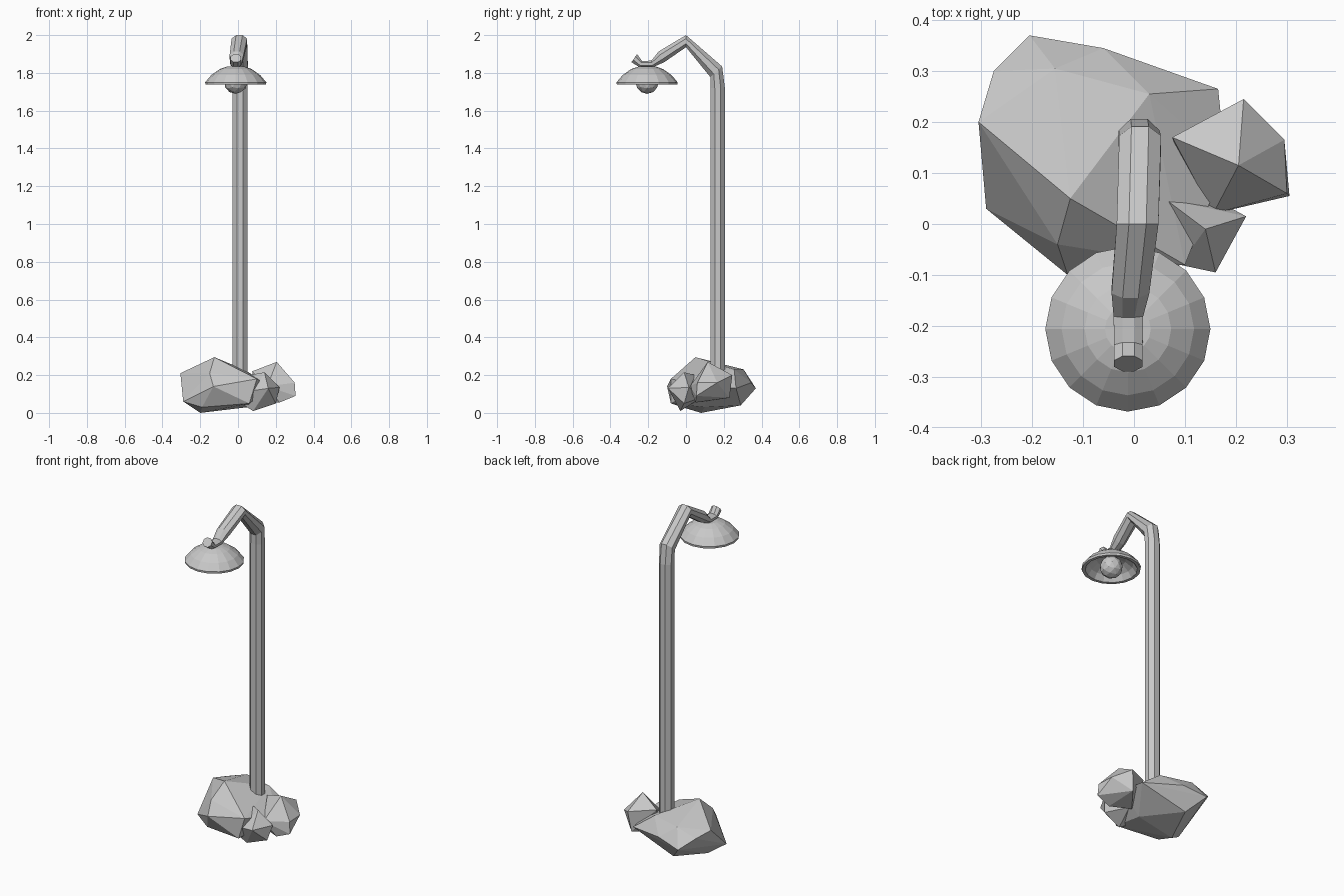
import bpy
import bmesh
from math import cos, sin, pi, radians
from mathutils import Vector

default_cube = bpy.data.objects.get("Cube")
if default_cube:
    bpy.data.objects.remove(default_cube, do_unlink=True)

# One plain grey for every part
grey = bpy.data.materials.new("plain_grey")
grey.use_nodes = True
colour = (0.58, 0.58, 0.58, 1)
grey.diffuse_color = colour
grey.node_tree.nodes["Principled BSDF"].inputs["Base Color"].default_value = colour


def finish(name, bm):
    """Turn a bmesh into a flat shaded grey object."""
    bmesh.ops.recalc_face_normals(bm, faces=bm.faces)
    mesh = bpy.data.meshes.new(name)
    bm.to_mesh(mesh)
    bm.free()
    mesh.materials.append(grey)
    obj = bpy.data.objects.new(name, mesh)
    bpy.context.scene.collection.objects.link(obj)
    return obj


def bridge(bm, rings):
    """Join consecutive vertex rings of equal length with quads."""
    for lower, upper in zip(rings, rings[1:]):
        count = len(lower)
        for i in range(count):
            j = (i + 1) % count
            bm.faces.new((lower[i], lower[j], upper[j], upper[i]))


def rock(name, points):
    """Faceted boulder: convex hull of corner points given in hundredths."""
    bm = bmesh.new()
    verts = [bm.verts.new(Vector(p) / 100) for p in points]
    hull = bmesh.ops.convex_hull(bm, input=verts)
    loose = {v for v in hull["geom_interior"] if isinstance(v, bmesh.types.BMVert)}
    bmesh.ops.delete(bm, geom=list(loose), context="VERTS")
    return finish(name, bm)


def bent_pole(name, stations, sides=8):
    """Loft an octagon along stations of centre, half width, half depth and tilt."""
    bm = bmesh.new()
    rings = []
    for x, y, z, half_width, half_depth, tilt in stations:
        ring = []
        for i in range(sides):
            a = 2 * pi * (i + 0.5) / sides
            across = half_width * cos(a) / cos(pi / sides)
            out = half_depth * sin(a) / cos(pi / sides)
            t = radians(tilt)
            ring.append(bm.verts.new((x + across, y + out * cos(t), z + out * sin(t))))
        rings.append(ring)
    bridge(bm, rings)
    bm.faces.new(rings[0])
    bm.faces.new(rings[-1])
    return finish(name, bm)


def lathe(name, profile, centre, sides=16):
    """Spin a radius and height profile about a vertical axis, capping both ends."""
    bm = bmesh.new()
    rings = [[bm.verts.new((centre[0] + r * cos(2 * pi * i / sides),
                            centre[1] + r * sin(2 * pi * i / sides), z))
              for i in range(sides)] for r, z in profile]
    bridge(bm, rings)
    bm.faces.new(rings[0])
    bm.faces.new(rings[-1])
    return finish(name, bm)


# Boulders around the foot
rock("large_rock", [
    (-30.5, 20, 21), (-20.5, 37, 13), (-27.5, 30, 19), (-29, 3, 6),
    (-13, -10, 14), (-12.5, 5, 29.5), (-15, -4, 21), (-15.5, 30.5, 23),
    (3, 25.5, 23), (-6, 34.5, 16), (16.5, 26.5, 13), (-20, 8, 0),
    (5, 10, 3), (10, -8, 18), (6, -8, 5), (-19, -2, 3), (-12, 29, 4),
    (18, 12, 14)])
rock("side_rock", [
    (20.5, 11.5, 27), (21.5, 24.5, 20), (29.5, 16.5, 16), (30.5, 5.5, 9),
    (15.5, 2, 14), (7.5, 17, 22), (30, 6, 16), (20, 23, 8), (22, 5, 5.5),
    (10, 10, 6)])
rock("small_rock", [
    (14, -1, 21.5), (16, -9.5, 13), (22, 1.5, 13.5), (6, 5, 20),
    (9, -8, 12), (8, -3, 1), (0, -4, 6), (20, -1, 5), (10, 8, 8)])

# Upright post that bends into a drooping arm with a hooked tip
bent_pole("pole_and_arm", [
    (0.01, 0.168, 0.1, 0.04, 0.038, 0),
    (0.01, 0.168, 1.72, 0.04, 0.038, 0),
    (0.012, 0.16, 1.806, 0.041, 0.042, 42),
    (0.007, 0, 1.968, 0.041, 0.032, 90),
    (-0.007, -0.13, 1.885, 0.037, 0.032, 118),
    (-0.011, -0.18, 1.847, 0.029, 0.018, 100),
    (-0.011, -0.24, 1.847, 0.028, 0.018, 65),
    (-0.011, -0.274, 1.878, 0.028, 0.026, 55)])

# Hollow lamp shade: outer skin down to the rim, then the inside back up
lamp = (-0.012, -0.206)
lathe("lamp_shade", [
    (0.045, 1.834), (0.085, 1.82), (0.13, 1.788), (0.162, 1.75),
    (0.16, 1.738), (0.142, 1.738), (0.12, 1.77), (0.08, 1.798),
    (0.04, 1.808)], lamp)

# Round bulb below the shade
bulb = bmesh.new()
bmesh.ops.create_icosphere(bulb, subdivisions=2, radius=0.063)
bmesh.ops.translate(bulb, verts=bulb.verts, vec=(*lamp, 1.752))
finish("bulb", bulb)
